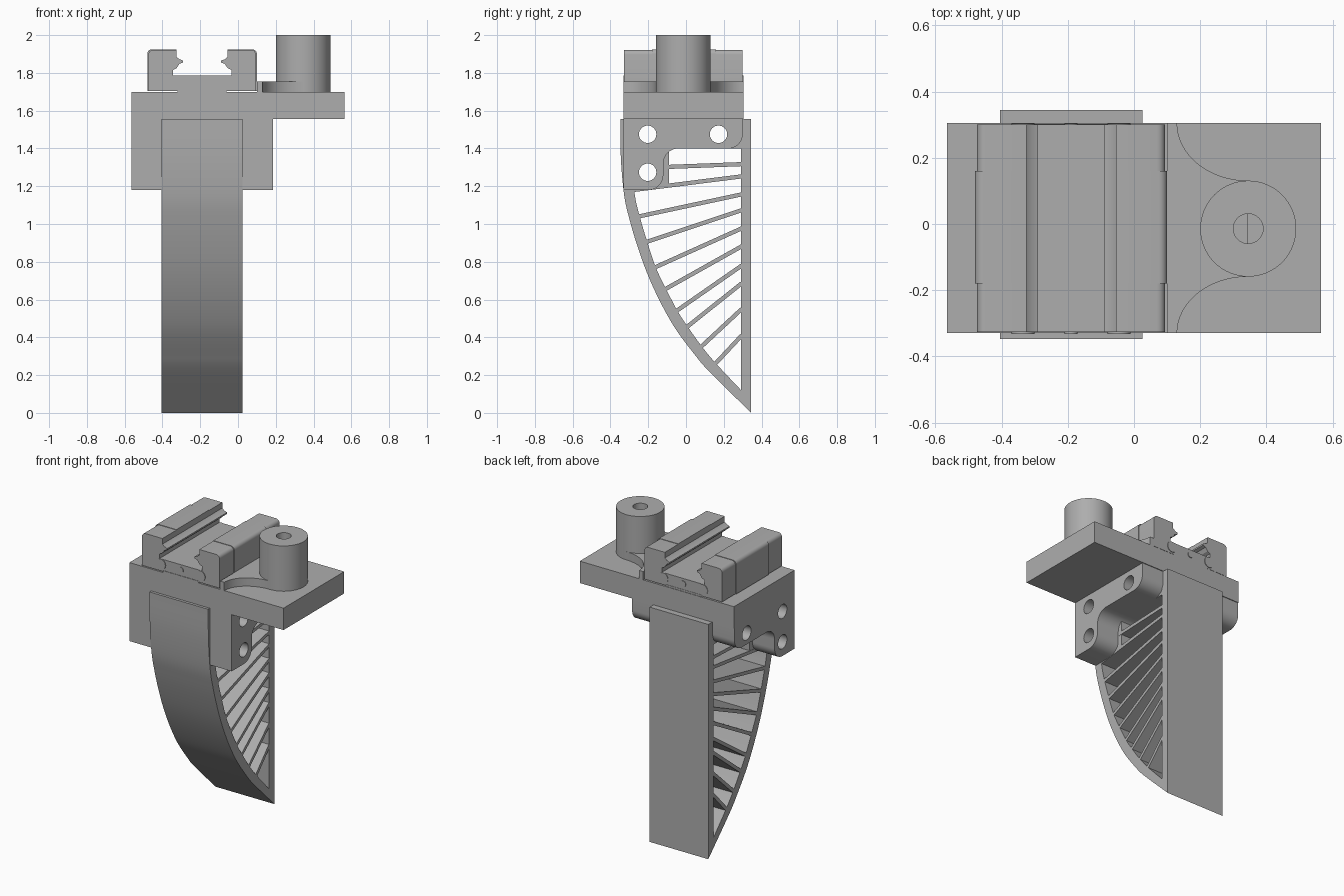
import bpy, bmesh, math
from mathutils import Vector

if "Cube" in bpy.data.objects:
    bpy.data.objects.remove(bpy.data.objects["Cube"], do_unlink=True)

grey = bpy.data.materials.new("plain grey")
grey.use_nodes = True
COLOUR = (0.42, 0.42, 0.42, 1)
grey.diffuse_color = COLOUR
grey.node_tree.nodes["Principled BSDF"].inputs["Base Color"].default_value = COLOUR


def prism(name, points, axis, low, high):
    """Extrude a closed 2D outline along x, y or z."""
    place = {"x": lambda p, d: (d, p[0], p[1]),
             "y": lambda p, d: (p[0], d, p[1]),
             "z": lambda p, d: (p[0], p[1], d)}[axis]
    bm = bmesh.new()
    face = bm.faces.new([bm.verts.new(place(p, low)) for p in points])
    moved = bmesh.ops.extrude_face_region(bm, geom=[face])["geom"]
    shift = Vector(place((0, 0), high - low))
    bmesh.ops.translate(bm, vec=shift, verts=[g for g in moved if isinstance(g, bmesh.types.BMVert)])
    bmesh.ops.recalc_face_normals(bm, faces=bm.faces)
    mesh = bpy.data.meshes.new(name)
    bm.to_mesh(mesh)
    bm.free()
    mesh.materials.append(grey)
    obj = bpy.data.objects.new(name, mesh)
    bpy.context.collection.objects.link(obj)
    return obj


def arc(cx, cy, r, start, end, steps=10):
    angles = [math.radians(start + (end - start) * i / steps) for i in range(steps + 1)]
    return [(cx + r * math.cos(a), cy + r * math.sin(a)) for a in angles]


def circle(cx, cy, r, sides=48):
    return arc(cx, cy, r, 0, 360, sides)[:-1]


def box(name, x0, x1, y0, y1, z0, z1):
    return prism(name, [(x0, y0), (x1, y0), (x1, y1), (x0, y1)], "z", z0, z1)


def cut(obj, cutters):
    """Subtract the cutters, then discard them."""
    for c in cutters:
        c.hide_render = True
        mod = obj.modifiers.new("cut", "BOOLEAN")
        mod.operation, mod.solver, mod.object = "DIFFERENCE", "EXACT", c
    graph = bpy.context.evaluated_depsgraph_get()
    mesh = bpy.data.meshes.new_from_object(obj.evaluated_get(graph))
    obj.modifiers.clear()
    obj.data = mesh
    for c in cutters:
        bpy.data.objects.remove(c, do_unlink=True)


def smooth_curve(points, steps=5):
    """Catmull-Rom curve through the points."""
    pts = [Vector(p) for p in points]
    ext = [2 * pts[0] - pts[1]] + pts + [2 * pts[-1] - pts[-2]]
    out = []
    for a, b, c, d in zip(ext, ext[1:], ext[2:], ext[3:]):
        for i in range(steps):
            t = i / steps
            out.append(0.5 * (2 * b + (c - a) * t + (2 * a - 5 * b + 4 * c - d) * t * t
                              + (3 * b - a - 3 * c + d) * t ** 3))
    return out + [pts[-1]]


# Mounting plate and the bracket below it
FRONT, BACK = -0.33, 0.305
box("mounting_plate", -0.565, 0.565, FRONT, BACK, 1.555, 1.70)
outline = ([(FRONT, 1.555), (FRONT, 1.18)]
           + arc(-0.20, 1.26, 0.08, -90, 0)
           + arc(-0.04, 1.32, 0.08, 180, 90)
           + arc(0.225, 1.475, 0.075, -90, 0)
           + [(0.30, 1.555)])
bracket = prism("bracket", outline, "x", -0.565, 0.185)

# Finger: curved front band, straight back wall, solid top and ribs
X0, X1 = -0.405, 0.025
WALL = 0.29
outer = smooth_curve([(-0.348, 1.555), (-0.345, 1.35), (-0.327, 1.15), (-0.298, 1.02),
                      (-0.258, 0.885), (-0.21, 0.75), (-0.155, 0.625), (-0.092, 0.505),
                      (-0.035, 0.415), (0.045, 0.31), (0.12, 0.222), (0.345, 0.0)])
inner = smooth_curve([(-0.293, 1.555), (-0.291, 1.35), (-0.272, 1.16), (-0.245, 1.04),
                      (-0.205, 0.905), (-0.16, 0.77), (-0.105, 0.655), (-0.045, 0.54),
                      (0.01, 0.455), (0.085, 0.35), (0.16, 0.26), (WALL, 0.122)])
prism("finger_front_band", outer + inner[::-1], "x", X0, X1)
prism("finger_back_wall", [(WALL, 0.054), (0.345, 0), (0.345, 1.555), (WALL, 1.555)], "x", X0, X1)
block = prism("finger_top_block", [(-0.30, 1.17), (-0.09, 1.205), (-0.09, 1.40), (0.295, 1.40),
                                   (0.295, 1.55), (-0.30, 1.55)], "x", X0 + 0.002, X1 - 0.002)

# Each rib: front end y and z, then its height at the back wall
ribs = [(-0.10, 1.302, 1.317), (-0.28, 1.18, 1.252), (-0.25, 1.04, 1.157),
        (-0.21, 0.905, 1.073), (-0.165, 0.77, 0.977), (-0.11, 0.655, 0.882),
        (-0.05, 0.54, 0.78), (0.005, 0.455, 0.686), (0.08, 0.35, 0.55), (0.155, 0.26, 0.41)]
for i, (y, z, z_back) in enumerate(ribs):
    direction = Vector((WALL + 0.005 - y, z_back - z)).normalized()
    side = Vector((-direction.y, direction.x)) * 0.011
    a, b = Vector((y, z)) - direction * 0.01, Vector((WALL + 0.005, z_back))
    prism(f"rib_{i + 1}", [a - side, b - side, b + side, a + side], "x", X0, X1)

# Bolt holes through bracket and finger
for part in (bracket, block):
    cut(part, [prism("hole_cutter", circle(y, z, 0.046, 32), "x", -0.7, 0.4)
               for y, z in ((-0.203, 1.475), (0.172, 1.475), (-0.203, 1.274))])

# Round post with a bore, and the web that flares into the slide
PX, PY, PR = 0.345, -0.014, 0.145
post = prism("post", circle(PX, PY, PR, 64), "z", 1.70, 2.0)
cut(post, [prism("bore_cutter", circle(PX, PY, 0.045, 32), "z", 1.75, 2.1)])
reach = BACK - (PY + PR)
web = ([(0.10, FRONT), (0.13, FRONT)]
       + arc(0.13 + PX - 0.13, FRONT, PX - 0.13, 180, 90, 16)[1:]
       + arc(PX, BACK, PX - 0.13, 270, 180, 16) + [(0.10, BACK)])
# Squash the arcs so they meet the post tangentially
web = [(x, PY + PR + reach * (1 - (BACK - y) / (PX - 0.13)) if y > PY else
        PY - PR - (PY - PR - FRONT) * (1 - (y - FRONT) / (PX - 0.13))) for x, y in web]
prism("post_web", web, "z", 1.70, 1.755)

# Slide carriage: U section with a pointed ridge on each inner wall
MID = -0.19


def carriage_section(half, top):
    right = ([(0.10, 1.705), (half, 1.705)]
             + arc(half - 0.025, top - 0.025, 0.025, 0, 90, 5)
             + [(0.135, top), (0.135, 1.885), (0.12, 1.872), (0.10, 1.865), (0.10, 1.855),
                (0.12, 1.848), (0.135, 1.825), (0.155, 1.815), (0.155, 1.785)])
    return ([(MID + x, z) for x, z in right] + [(MID - x, z) for x, z in right[::-1]])


prism("slide_body", carriage_section(0.29, 1.925), "y", -0.18, 0.16)
for name, y0, y1 in (("front", FRONT + 0.003, -0.18), ("back", 0.16, 0.30)):
    prism(f"slide_{name}_cap", carriage_section(0.284, 1.922), "y", y0, y1)
box("slide_rail", MID - 0.13, MID + 0.13, FRONT, 0.302, 1.70, 1.712)

# Rollers showing at both slide ends, and the small centre pin
for name, x, r in (("left_roller", MID + 0.145, 0.035), ("right_roller", MID - 0.145, 0.035),
                   ("centre_pin", MID, 0.02)):
    prism(name, circle(x, 1.75, r, 24), "y", FRONT - 0.002, 0.304)

# Smooth the curved surfaces, keep the edges sharp
bpy.ops.object.select_all(action="DESELECT")
for obj in bpy.context.collection.objects:
    if obj.type == "MESH":
        obj.select_set(True)
        bpy.context.view_layer.objects.active = obj
bpy.ops.object.shade_smooth_by_angle(angle=math.radians(25))
